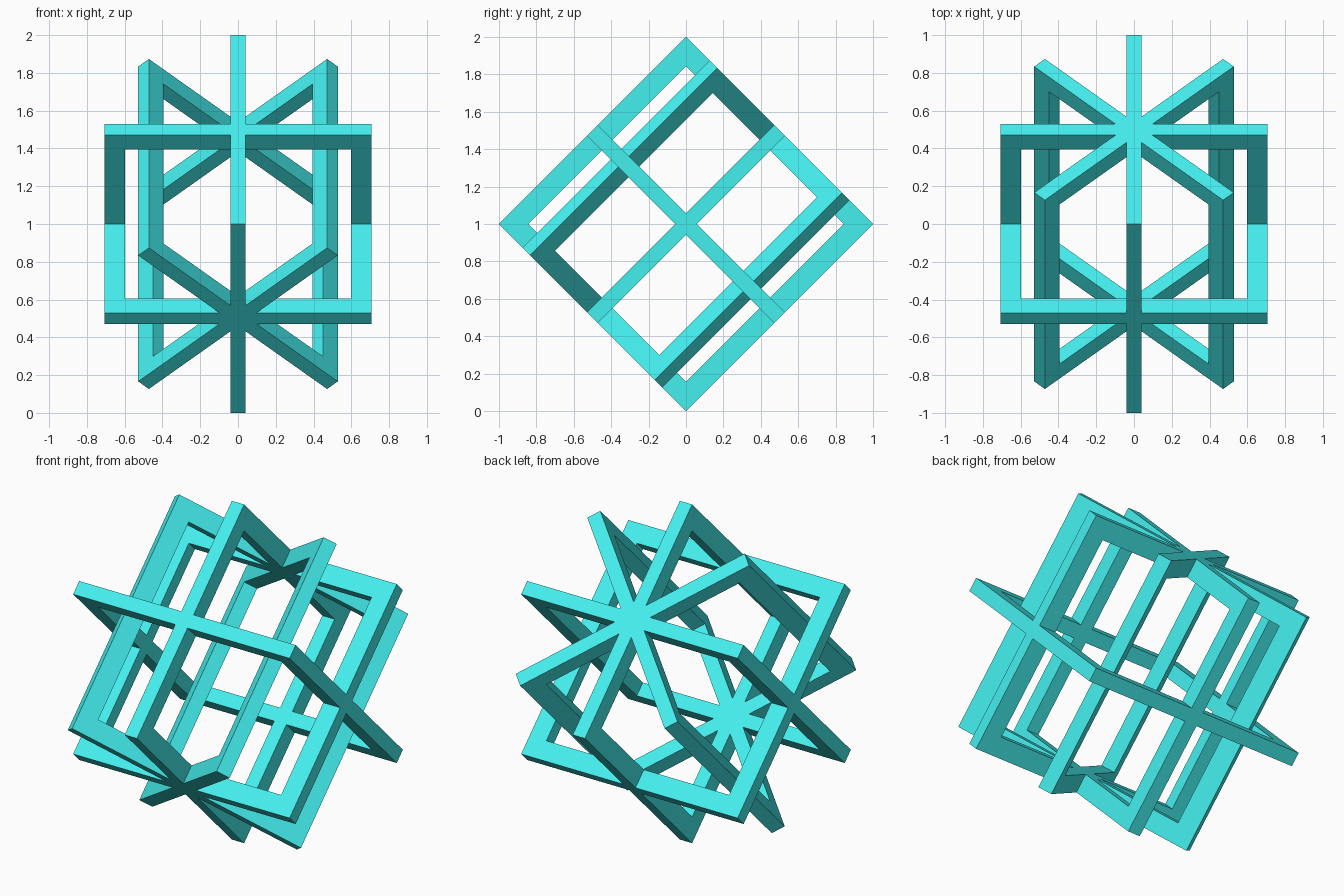
import bpy, bmesh
from math import radians
from mathutils import Matrix

if "Cube" in bpy.data.objects:
    bpy.data.objects.remove(bpy.data.objects["Cube"])

HALF, BAR, THICK = 2 ** 0.5 / 2, 0.11, 0.08

mat = bpy.data.materials.new("turquoise")
mat.diffuse_color = (0.06, 0.87, 0.87, 1)
mat.use_nodes = True
mat.node_tree.nodes["Principled BSDF"].inputs["Base Color"].default_value = mat.diffuse_color


def square_frame(name, rotation):
    """Flat square ring in local XY, turned and lifted to the model centre."""
    bm = bmesh.new()
    corners = [(-1, -1), (1, -1), (1, 1), (-1, 1)]
    outer = [bm.verts.new((x * HALF, y * HALF, -THICK / 2)) for x, y in corners]
    r = HALF - BAR
    inner = [bm.verts.new((x * r, y * r, -THICK / 2)) for x, y in corners]
    for i in range(4):
        j = (i + 1) % 4
        bm.faces.new((outer[i], outer[j], inner[j], inner[i]))
    ext = bmesh.ops.extrude_face_region(bm, geom=bm.faces[:], use_keep_orig=True)
    verts = [g for g in ext["geom"] if isinstance(g, bmesh.types.BMVert)]
    bmesh.ops.translate(bm, verts=verts, vec=(0, 0, THICK))
    bmesh.ops.recalc_face_normals(bm, faces=bm.faces[:])
    mesh = bpy.data.meshes.new(name)
    bm.to_mesh(mesh)
    bm.free()
    mesh.materials.append(mat)
    ob = bpy.data.objects.new(name, mesh)
    ob.matrix_world = Matrix.Translation((0, 0, 1)) @ rotation
    bpy.context.collection.objects.link(ob)


# whole cage leans back so its hub axis points along (0, 1, 1)
lean = Matrix.Rotation(radians(-45), 4, 'X')

# equator frame, perpendicular to the hub axis
square_frame("equator_frame", lean)

# four upright frames fanned around the hub axis
upright = Matrix.Rotation(radians(90), 4, 'X')
for k in range(4):
    square_frame(f"upright_frame_{k + 1}",
                 lean @ Matrix.Rotation(radians(45 * k), 4, 'Z') @ upright)
